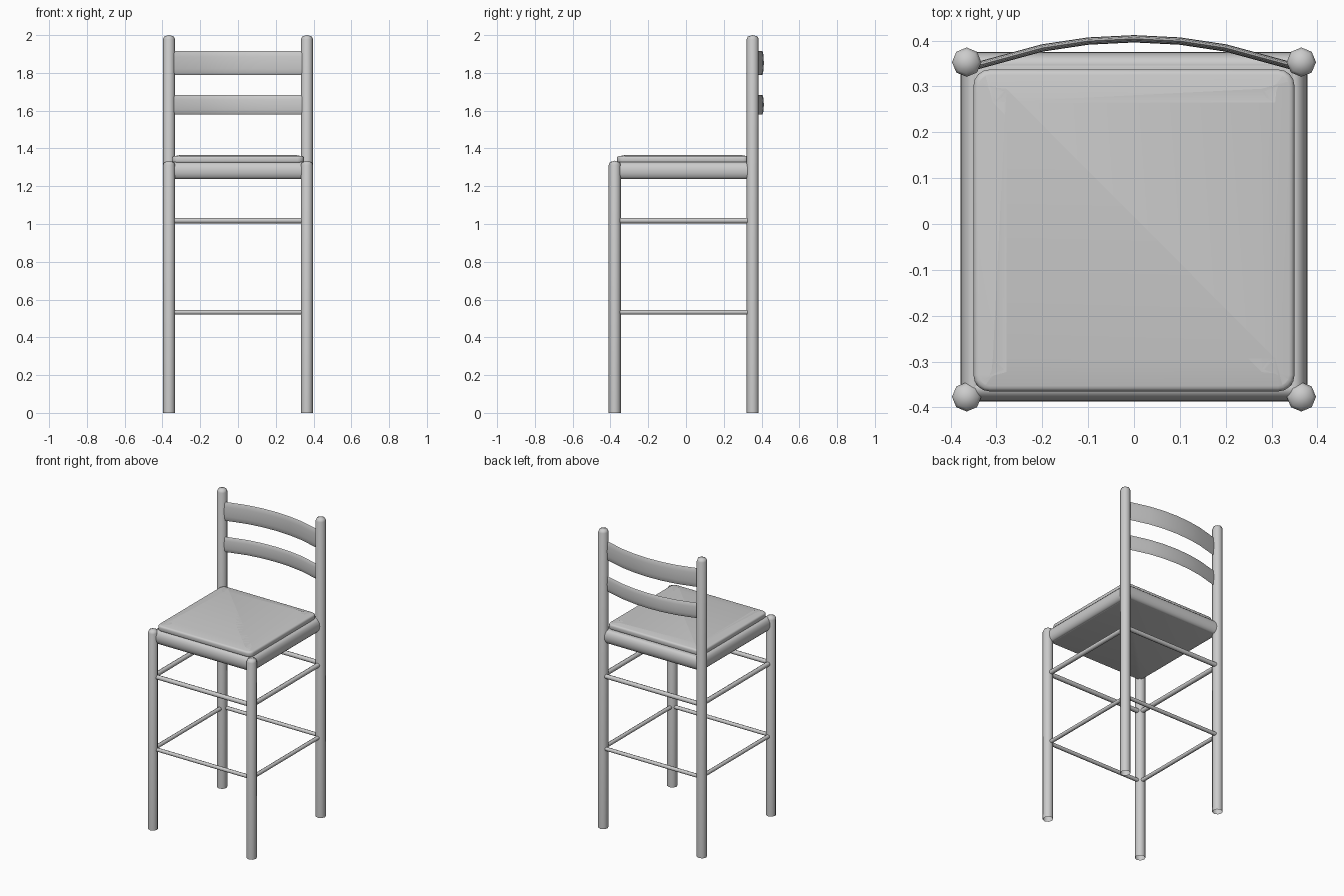
import bpy, bmesh, math
from mathutils import Vector

cube = bpy.data.objects.get("Cube")
if cube:
    bpy.data.objects.remove(cube, do_unlink=True)

grey = bpy.data.materials.new("plain_grey")
grey.use_nodes = True
grey.diffuse_color = (0.6, 0.6, 0.6, 1)
grey.node_tree.nodes["Principled BSDF"].inputs["Base Color"].default_value = grey.diffuse_color

LEG_X, FRONT_Y, BACK_Y, LEG_R = 0.365, -0.377, 0.353, 0.032


def finish(name, bm, angle=50):
    bmesh.ops.recalc_face_normals(bm, faces=bm.faces)
    mesh = bpy.data.meshes.new(name)
    bm.to_mesh(mesh)
    bm.free()
    mesh.materials.append(grey)
    obj = bpy.data.objects.new(name, mesh)
    bpy.context.collection.objects.link(obj)
    bpy.ops.object.select_all(action='DESELECT')
    obj.select_set(True)
    bpy.context.view_layer.objects.active = obj
    bpy.ops.object.shade_smooth_by_angle(angle=math.radians(angle))
    return obj


def sweep(name, path, thick, tall, sides):
    """Sweep an upright ellipse along a level path."""
    bm = bmesh.new()
    rings = []
    path = [Vector(p) for p in path]
    for i, p in enumerate(path):
        along = path[min(i + 1, len(path) - 1)] - path[max(i - 1, 0)]
        side = along.cross(Vector((0, 0, 1))).normalized()
        ring = []
        for k in range(sides):
            a = math.tau * k / sides
            ring.append(bm.verts.new(p + side * thick * math.cos(a)
                                     + Vector((0, 0, tall * math.sin(a)))))
        rings.append(ring)
    for a, b in zip(rings, rings[1:]):
        for k in range(sides):
            n = (k + 1) % sides
            bm.faces.new((a[k], a[n], b[n], b[k]))
    bm.faces.new(rings[0])
    bm.faces.new(rings[-1])
    return finish(name, bm)


def leg(name, x, y, height):
    """Eight-sided tube with a domed top and an open foot."""
    bm = bmesh.new()
    profile = [(LEG_R, 0), (LEG_R, height - 0.022),
               (LEG_R * 0.8, height - 0.007), (0, height)]
    verts = [bm.verts.new((x + r, y, z)) for r, z in profile]
    edges = [bm.edges.new(pair) for pair in zip(verts, verts[1:])]
    bmesh.ops.spin(bm, geom=verts + edges, cent=(x, y, 0), axis=(0, 0, 1),
                   angle=math.tau, steps=8)
    bmesh.ops.remove_doubles(bm, verts=bm.verts, dist=0.0005)
    finish(name, bm, 60)


def rounded_box(name, low, high, corner, edge, crown=0):
    """Box with rounded corners, soft rims and an optional raised top."""
    bm = bmesh.new()
    bmesh.ops.create_cube(bm, size=1)
    low, high = Vector(low), Vector(high)
    for v in bm.verts:
        v.co = Vector([l + (c + 0.5) * (h - l) for l, c, h in zip(low, v.co, high)])
    upright = [e for e in bm.edges if abs(e.verts[0].co.z - e.verts[1].co.z) > 0.01]
    bmesh.ops.bevel(bm, geom=upright, offset=corner, segments=4, profile=0.5,
                    affect='EDGES')
    bm.normal_update()
    rims = [e for e in bm.edges if any(abs(f.normal.z) > 0.9 for f in e.link_faces)]
    bmesh.ops.bevel(bm, geom=rims, offset=edge, segments=3, profile=0.5,
                    affect='EDGES')
    if crown:
        bm.normal_update()
        top = max(bm.faces, key=lambda f: f.normal.z * f.calc_area())
        bmesh.ops.inset_region(bm, faces=[top], thickness=0.06)
        for v in top.verts:
            v.co.z += crown
    finish(name, bm)


# Legs
for side, s in (("left", 1), ("right", -1)):
    leg(side + "_front_leg", s * LEG_X, FRONT_Y, 1.335)
    leg(side + "_back_leg", s * LEG_X, BACK_Y, 2.0)

# Seat rails and two tiers of rungs on all four sides
x0, y0, y1 = 0.363, -0.372, 0.36
sides = {"front": ((-x0, y0), (x0, y0)), "back": ((-x0, y1), (x0, y1)),
         "left": ((x0, y0), (x0, y1)), "right": ((-x0, y0), (-x0, y1))}
for side, ends in sides.items():
    for part, z, r in (("lower_rung", 0.533, 0.0125), ("upper_rung", 1.018, 0.015)):
        sweep(f"{side}_{part}", [(x, y, z) for x, y in ends], r, r, 8)
    inset = 0.965
    sweep(f"{side}_seat_rail",
          [(x * inset, y * inset, 1.282) for x, y in ends], 0.027, 0.045, 16)

# Seat pan and cushion
rounded_box("seat_pan", (-0.355, -0.365, 1.237), (0.355, 0.355, 1.327), 0.03, 0.012)
rounded_box("seat_cushion", (-0.35, -0.365, 1.322), (0.35, 0.337, 1.36),
            0.035, 0.012, 0.006)

# Curved back slats
for name, z, half in (("upper_back_slat", 1.853, 0.063), ("lower_back_slat", 1.632, 0.051)):
    path = [(x, 0.404 - 0.5 * x * x, z)
            for x in (-0.345, -0.2, -0.1, 0, 0.1, 0.2, 0.345)]
    sweep(name, path, 0.008, half, 12)
